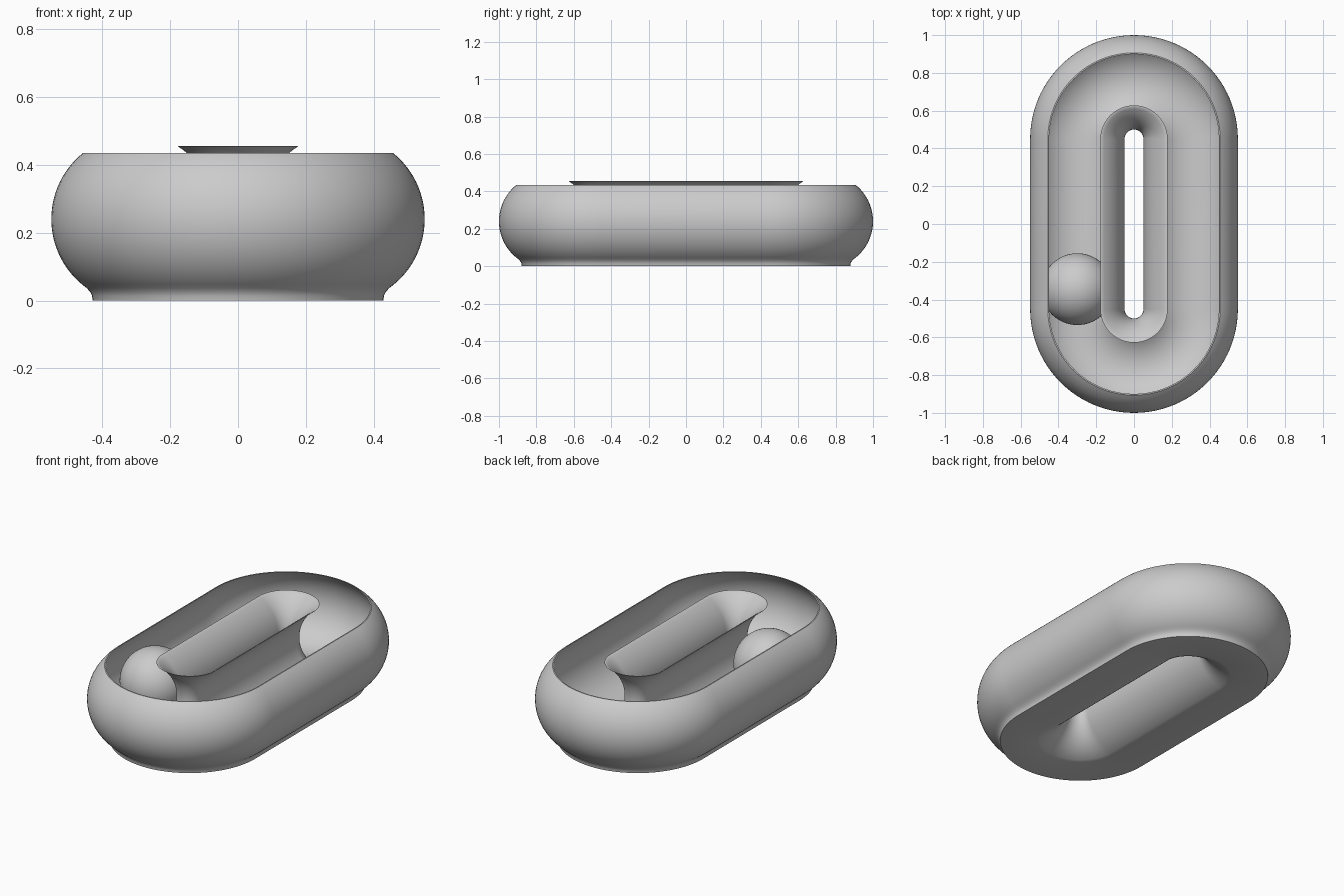
import bpy, bmesh
from math import sin, cos, pi, radians

cube = bpy.data.objects.get("Cube")
if cube:
    bpy.data.objects.remove(cube, do_unlink=True)

grey = bpy.data.materials.new("plain_grey")
grey.use_nodes = True
colour = (0.6, 0.6, 0.6, 1)
grey.diffuse_color = colour
grey.node_tree.nodes["Principled BSDF"].inputs["Base Color"].default_value = colour

HALF_STRAIGHT = 0.45   # half length of the straight sides
TUBE = 0.30            # distance of the channel middle from the centre line


def arc(z, radius, start, end, steps):
    """Points (distance from centre line, height) along part of the tube circle."""
    angles = [radians(start + (end - start) * i / steps) for i in range(steps + 1)]
    return [(TUBE + radius * cos(a), z + radius * sin(a)) for a in angles]


def racetrack(steps):
    """Outward direction and end centre for each station of the oval path."""
    path = []
    for first, y in ((0, HALF_STRAIGHT), (pi, -HALF_STRAIGHT)):
        for i in range(steps + 1):
            a = first + pi * i / steps
            path.append((cos(a), sin(a), y))
    return path


def finish(obj):
    obj.data.materials.append(grey)
    bpy.ops.object.select_all(action="DESELECT")
    obj.select_set(True)
    bpy.context.view_layer.objects.active = obj
    bpy.ops.object.shade_smooth_by_angle(angle=radians(35))


# Track: foot, outer wall, channel and inner wall in one closed profile
profile = [(0.428, 0), (0.43, 0.014), (0.436, 0.026), (0.446, 0.037)]
profile += arc(0.24, 0.25, -50.2, 51.3, 28)       # outer wall
profile += arc(0.26, 0.23, 49.5, -238, 60)        # channel
profile += arc(0.24, 0.25, 120.7, 253.7, 36)      # slot wall

bm = bmesh.new()
rings = [[bm.verts.new((r * dx, y + r * dy, z)) for r, z in profile]
         for dx, dy, y in racetrack(48)]
n = len(profile)
for k, ring in enumerate(rings):
    after = rings[(k + 1) % len(rings)]
    for i in range(n):
        j = (i + 1) % n
        bm.faces.new((ring[i], after[i], after[j], ring[j]))
bmesh.ops.recalc_face_normals(bm, faces=bm.faces)
mesh = bpy.data.meshes.new("track")
bm.to_mesh(mesh)
bm.free()
track = bpy.data.objects.new("track", mesh)
bpy.context.collection.objects.link(track)
finish(track)

# Ball lying in the channel
bpy.ops.mesh.primitive_uv_sphere_add(segments=64, ring_count=32, radius=0.19,
                                     location=(-TUBE, -0.345, 0.225))
ball = bpy.context.object
ball.name = "ball"
finish(ball)
